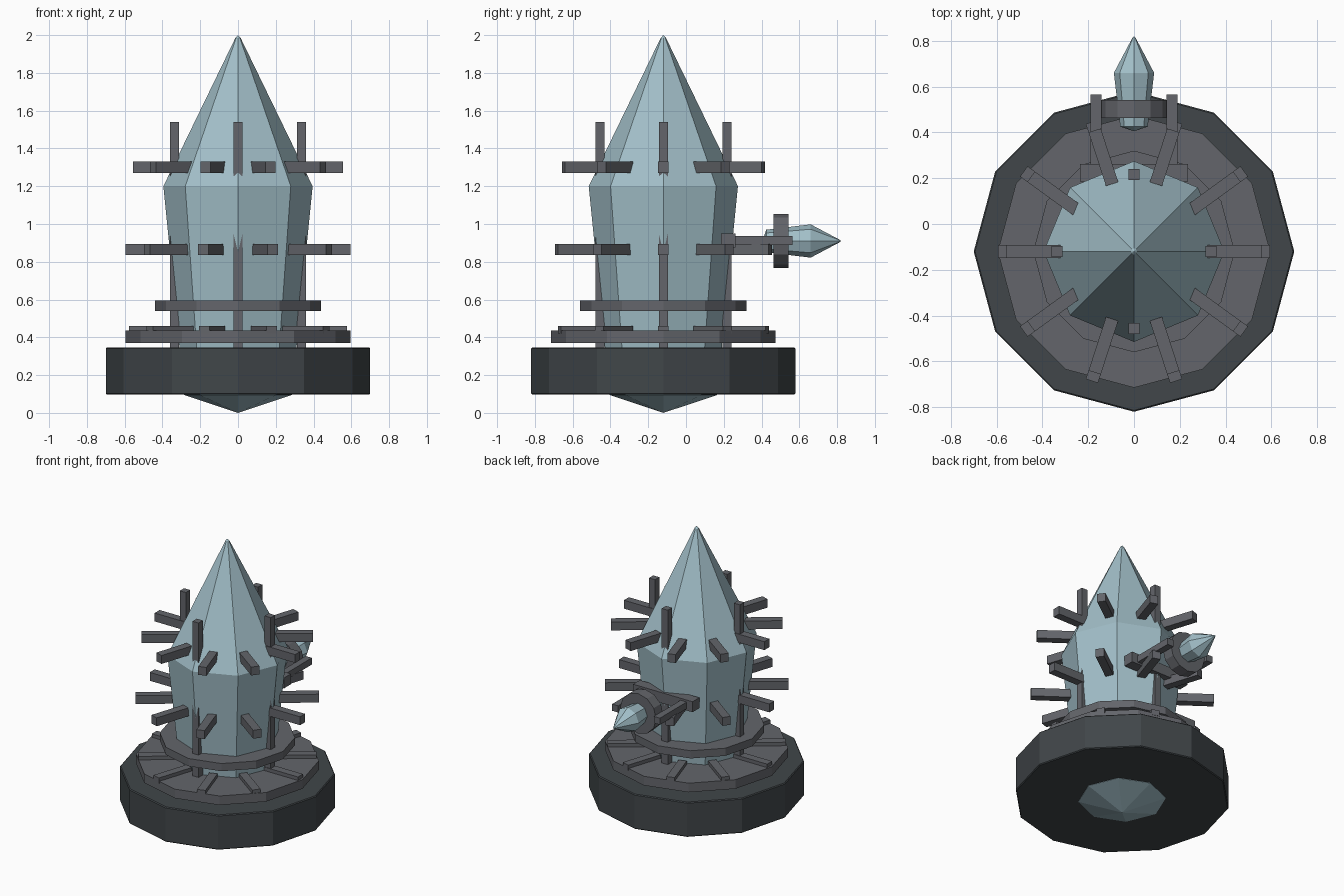
import bpy, bmesh, math
from mathutils import Matrix, Vector

if "Cube" in bpy.data.objects:
    bpy.data.objects.remove(bpy.data.objects["Cube"])

CY = -0.12  # depth position of the main vertical axis


def material(name, rgb):
    m = bpy.data.materials.new(name)
    m.diffuse_color = (*rgb, 1)
    m.use_nodes = True
    m.node_tree.nodes["Principled BSDF"].inputs["Base Color"].default_value = m.diffuse_color
    return m


CRYSTAL = material("pale_blue_crystal", (0.36, 0.52, 0.58))
METAL = material("grey_metal", (0.125, 0.13, 0.145))
DARK = material("dark_base", (0.052, 0.061, 0.067))


def finish(name, bm, mat, matrix):
    bmesh.ops.transform(bm, matrix=matrix, verts=bm.verts)
    bmesh.ops.recalc_face_normals(bm, faces=bm.faces)
    mesh = bpy.data.meshes.new(name)
    bm.to_mesh(mesh)
    bm.free()
    mesh.materials.append(mat)
    obj = bpy.data.objects.new(name, mesh)
    bpy.context.collection.objects.link(obj)
    return obj


def lathe(name, profile, sides, mat, matrix):
    """Flat-sided solid from (radius, height) points; radius 0 makes a tip."""
    bm = bmesh.new()
    rings = []
    for r, z in profile:
        n = sides if r else 1
        rings.append([bm.verts.new((r * math.cos(2 * math.pi * i / sides),
                                    r * math.sin(2 * math.pi * i / sides), z))
                      for i in range(n)])
    for a, b in zip(rings, rings[1:]):
        for i in range(sides):
            j = (i + 1) % sides
            quad = [a[i % len(a)], a[j % len(a)], b[j % len(b)], b[i % len(b)]]
            bm.faces.new(list(dict.fromkeys(quad)))
    for ring in (rings[0], rings[-1]):
        if len(ring) > 1:
            bm.faces.new(ring)
    return finish(name, bm, mat, matrix)


def box(name, lo, hi, mat, matrix=Matrix()):
    lo, hi = Vector(lo), Vector(hi)
    bm = bmesh.new()
    bmesh.ops.create_cube(bm, size=1)
    fit = Matrix.Translation((lo + hi) / 2) @ Matrix.Diagonal((*(hi - lo), 1))
    return finish(name, bm, mat, matrix @ fit)


axis = Matrix.Translation((0, CY, 0))

# Main crystal with a small blunted tip
lathe("main_crystal", [(0, 0), (0.285, 0.095), (0.31, 0.35), (0.395, 1.2),
                       (0.014, 1.985), (0, 2)], 8, CRYSTAL, axis)

# Heavy base with slightly chamfered rims
lathe("base", [(0.694, 0.097), (0.7, 0.103), (0.7, 0.34), (0.694, 0.346)],
      12, DARK, axis)

# Plate and collar stacked above the base
lathe("plate", [(0.595, 0.37), (0.595, 0.435)], 12, METAL, axis)
lathe("collar", [(0.44, 0.54), (0.44, 0.595)], 12, METAL, axis)

# Four upright posts along the crystal
for i in range(4):
    turn = axis @ Matrix.Rotation(i * math.pi / 2, 4, 'Z')
    box("post", (0.312, -0.024, 0.345), (0.36, 0.024, 1.54), METAL, turn)

# Rows of ten radial bars: (name, inner radius, outer radius, bottom, top)
for name, r0, r1, z0, z1 in (("plate_slat", 0.31, 0.578, 0.42, 0.46),
                             ("lower_spike", 0.33, 0.595, 0.835, 0.895),
                             ("upper_spike", 0.31, 0.556, 1.27, 1.33)):
    for i in range(10):
        turn = axis @ Matrix.Rotation(i * math.pi / 5, 4, 'Z')
        box(name, (r0, -0.028, z0), (r1, 0.028, z1), METAL, turn)

# Rear bracket: crossbar and two arms
box("crossbar", (-0.235, 0.185, 0.875), (0.235, 0.262, 0.95), METAL)
for s in (-1, 1):
    box("bracket_arm", (s * 0.165 - 0.024, 0.22, 0.888),
        (s * 0.165 + 0.024, 0.565, 0.936), METAL)

# Small side crystal held in a clamp
rear = Matrix.Translation((0, 0, 0.91)) @ Matrix.Rotation(-math.pi / 2, 4, 'X')
lathe("clamp", [(0.143, 0.462), (0.143, 0.542)], 12, METAL, rear)
lathe("side_crystal", [(0, 0.405), (0.06, 0.425), (0.088, 0.66),
                       (0.006, 0.815), (0, 0.82)], 8, CRYSTAL, rear)
